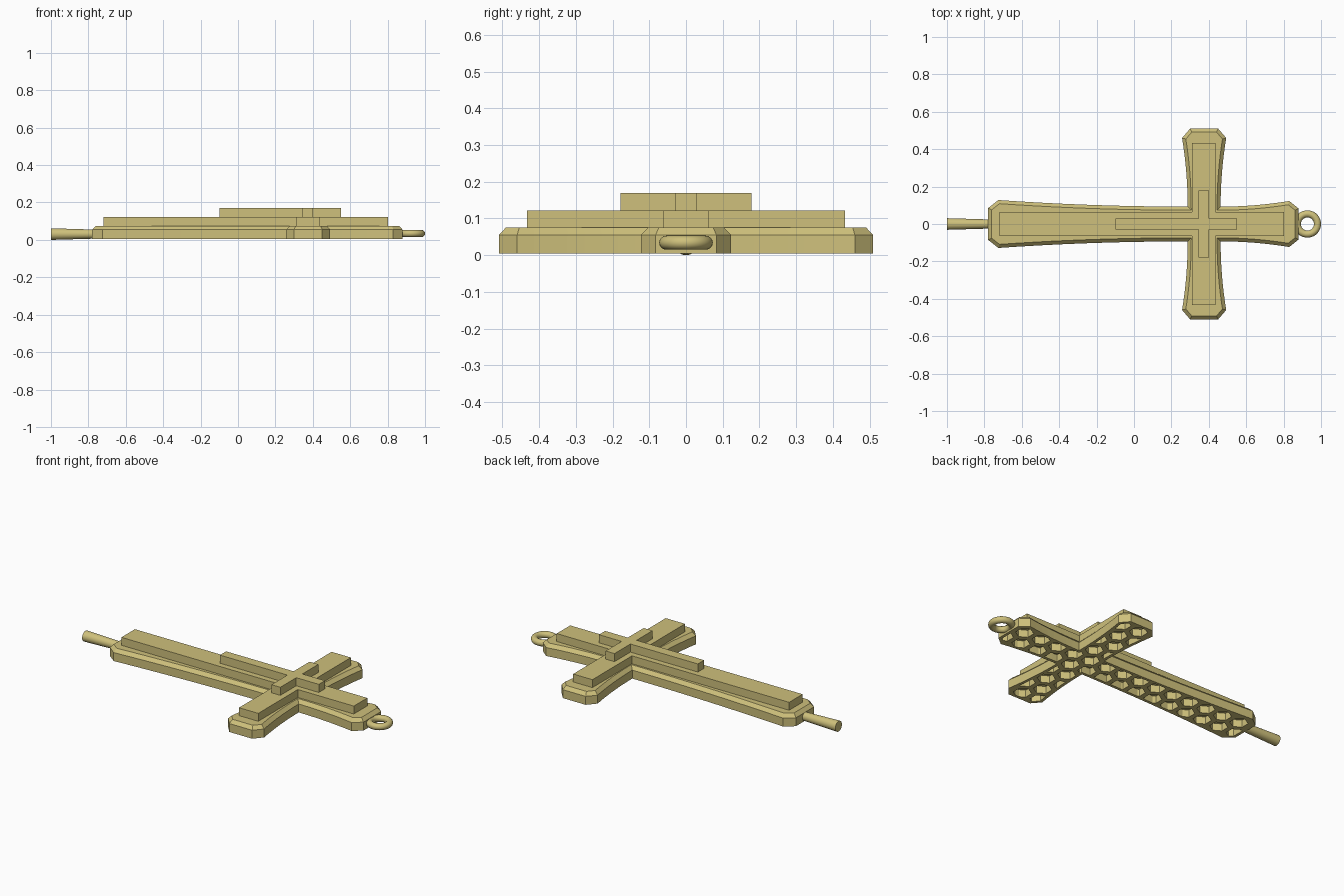
import bpy, bmesh, math
from mathutils import Vector

if "Cube" in bpy.data.objects:
    bpy.data.objects.remove(bpy.data.objects["Cube"])

gold = bpy.data.materials.new("gold")
gold.diffuse_color = (0.62, 0.53, 0.2, 1)
gold.use_nodes = True
gold.node_tree.nodes["Principled BSDF"].inputs["Base Color"].default_value = gold.diffuse_color


def finish(name, bm):
    bmesh.ops.recalc_face_normals(bm, faces=bm.faces)
    me = bpy.data.meshes.new(name)
    bm.to_mesh(me)
    bm.free()
    me.materials.append(gold)
    ob = bpy.data.objects.new(name, me)
    bpy.context.collection.objects.link(ob)
    return ob


def add_loft(bm, levels):
    """Closed solid through outlines given as (points, z)."""
    rings = [[bm.verts.new((x, y, z)) for x, y in pts] for pts, z in levels]
    n = len(rings[0])
    for a, b in zip(rings, rings[1:]):
        for i in range(n):
            j = (i + 1) % n
            bm.faces.new((a[i], a[j], b[j], b[i]))
    bm.faces.new(rings[0][::-1])
    bm.faces.new(rings[-1])


def loft(name, levels):
    bm = bmesh.new()
    add_loft(bm, levels)
    return finish(name, bm)


def inset(pts, d):
    """Mitred inward offset of a clockwise outline."""
    out = []
    for i, p in enumerate(pts):
        p = Vector(p)
        a = (p - Vector(pts[i - 1])).normalized()
        b = (Vector(pts[(i + 1) % len(pts)]) - p).normalized()
        na, nb = Vector((a.y, -a.x)), Vector((b.y, -b.x))
        out.append(tuple(p + (na + nb) * d / (1 + na.dot(nb))))
    return out


def flare(wide, narrow, n=8):
    """Concave curve from the wide end to the narrow end; along -> across."""
    (u0, v0), (u1, v1) = wide, narrow
    return [(u0 + (u1 - u0) * i / n, v1 + (v0 - v1) * (1 - i / n) ** 2) for i in range(n + 1)]


def boolean(ob, cutter, op):
    m = ob.modifiers.new("cut", 'BOOLEAN')
    m.operation, m.solver, m.object = op, 'EXACT', cutter
    bpy.context.view_layer.objects.active = ob
    bpy.ops.object.modifier_apply(modifier=m.name)
    bpy.data.objects.remove(cutter)


# Flared cross outline: upper half, then mirrored
CX = 0.375
arm = [(y, w) for y, w in flare((0.46, 0.118), (0.093, 0.088))]
upper = [(-0.78, 0.085)] + flare((-0.725, 0.128), (CX - 0.088, 0.093), 12)[:-1]
upper += [(CX - w, y) for y, w in arm[::-1]]
upper += [(CX - 0.075, 0.51), (CX + 0.075, 0.51)]
upper += [(CX + w, y) for y, w in arm]
upper += flare((0.83, 0.123), (CX + 0.088, 0.093))[::-1][1:] + [(0.88, 0.083)]
outline = upper + [(x, -y) for x, y in upper[::-1]]

# Base plate with bevelled top edge
base = loft("base_cross", [(outline, 0.005), (outline, 0.055), (inset(outline, 0.019), 0.075)])

# Honeycomb pockets in the underside, clipped to a rim
P, R = 0.1155, 0.05
bm = bmesh.new()
for row in range(-5, 5):
    y = (row + 0.5) * P * 0.866
    for col in range(-8, 9):
        x = col * P + (row % 2) * P / 2
        in_reach = abs(y) < 0.15 or abs(x - CX) < 0.17
        if in_reach:
            hexagon = [(x + R * math.sin(k * math.pi / 3), y + R * math.cos(k * math.pi / 3))
                       for k in range(6)]
            add_loft(bm, [(hexagon, -0.03), (hexagon, 0.048)])
pockets = finish("honeycomb_cutter", bm)
rim = inset(outline, 0.017)
clip = loft("rim_clip", [(rim, -0.02), (rim, 0.06)])
boolean(pockets, clip, 'INTERSECT')
boolean(base, pockets, 'DIFFERENCE')


# Stepped plain crosses on top
def plain_cross(name, x0, x1, half_w, cx, half_v, reach, z0, z1):
    up = [(x0, half_w), (cx - half_v, half_w), (cx - half_v, reach),
          (cx + half_v, reach), (cx + half_v, half_w), (x1, half_w)]
    pts = up + [(x, -y) for x, y in up[::-1]]
    return loft(name, [(pts, z0), (pts, z1)])


plain_cross("middle_cross", -0.72, 0.803, 0.063, 0.373, 0.063, 0.433, 0.075, 0.122)
plain_cross("top_cross", -0.098, 0.55, 0.029, 0.373, 0.029, 0.178, 0.122, 0.17)

# Tapered stem at the foot
bpy.ops.mesh.primitive_cone_add(vertices=32, radius1=0.024, radius2=0.031, depth=0.24,
                                location=(-0.88, 0, 0.031), rotation=(0, -math.pi / 2, 0))
stem = bpy.context.object
stem.name = "stem"

# Hanging ring at the head
bpy.ops.mesh.primitive_torus_add(major_radius=0.054, minor_radius=0.019, major_segments=40,
                                 minor_segments=16, location=(0.927, 0, 0.034))
ring = bpy.context.object
ring.name = "hanging_ring"

for ob in (stem, ring):
    ob.data.materials.append(gold)
    bpy.ops.object.select_all(action='DESELECT')
    ob.select_set(True)
    bpy.context.view_layer.objects.active = ob
    bpy.ops.object.shade_smooth_by_angle(angle=math.radians(40))
